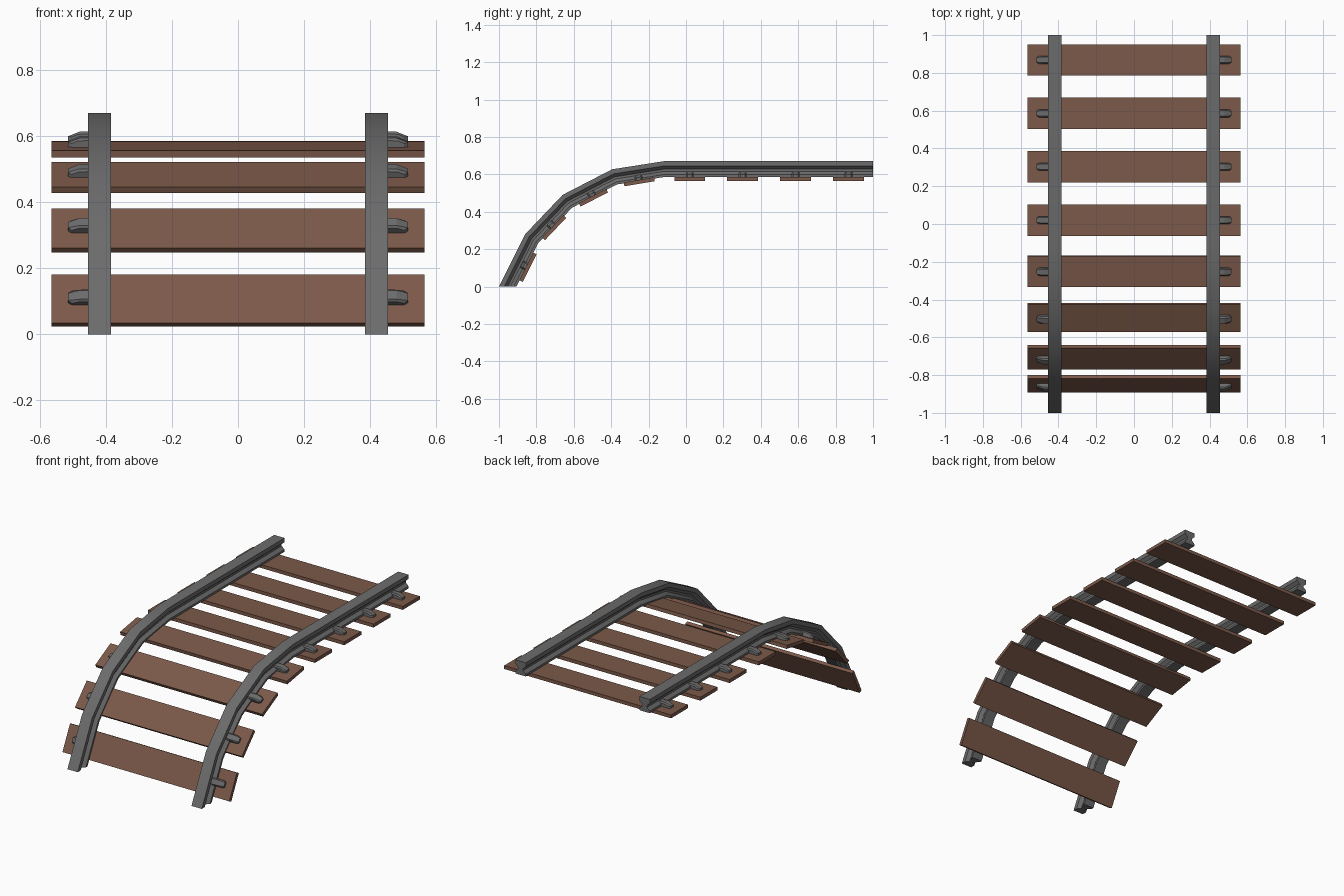
import bpy, bmesh, math
from mathutils import Vector, Matrix

if "Cube" in bpy.data.objects:
    bpy.data.objects.remove(bpy.data.objects["Cube"])


def material(name, rgb):
    m = bpy.data.materials.new(name)
    m.diffuse_color = (*rgb, 1)
    m.use_nodes = True
    m.node_tree.nodes["Principled BSDF"].inputs["Base Color"].default_value = m.diffuse_color
    return m


STEEL = material("dark_steel", (0.15, 0.15, 0.15))
WOOD = material("brown_wood", (0.2, 0.1, 0.067))


def finish(bm, name, mat, smooth=False):
    bmesh.ops.recalc_face_normals(bm, faces=bm.faces[:])
    me = bpy.data.meshes.new(name)
    bm.to_mesh(me)
    bm.free()
    if smooth:
        me.shade_smooth()
        me.set_sharp_from_angle(angle=math.radians(28))
    me.materials.append(mat)
    ob = bpy.data.objects.new(name, me)
    bpy.context.collection.objects.link(ob)
    return ob


# Rail path in the side plane (y, z): running surface, and mitred underside
HEIGHT = 0.084
TOP = [Vector(p) for p in [(-1, 0), (-0.86, 0.28), (-0.66, 0.49),
                           (-0.395, 0.627), (-0.12, 0.67), (1, 0.67)]]
BOTTOM = [Vector((-1 + HEIGHT / math.sin(math.atan2(0.28, 0.14)), 0))]
for a, b, c in zip(TOP, TOP[1:], TOP[2:]):
    d1, d2 = (b - a).normalized(), (c - b).normalized()
    d = (d1 + d2).normalized()
    BOTTOM.append(b + Vector((d.y, -d.x)) * HEIGHT / d.dot(d1))
BOTTOM.append(Vector((1, 0.67 - HEIGHT)))

# Rail section: (half width, fraction of height), head, waist and foot
HALF = [(0.035, 0), (0.035, 0.16), (0.016, 0.36), (0.016, 0.5),
        (0.035, 0.7), (0.035, 1)]
SECTION = HALF + [(-x, v) for x, v in reversed(HALF)]


def rail(name, cx):
    bm = bmesh.new()
    rings = []
    for t, b in zip(TOP, BOTTOM):
        ring = []
        for x, v in SECTION:
            p = b.lerp(t, v)
            ring.append(bm.verts.new((cx + x, p.x, p.y)))
        rings.append(ring)
    n = len(SECTION)
    for r, s in zip(rings, rings[1:]):
        for i in range(n):
            j = (i + 1) % n
            bm.faces.new((r[i], r[j], s[j], s[i]))
    bm.faces.new(rings[0])
    bm.faces.new(rings[-1])
    finish(bm, name, STEEL, smooth=True)


rail("left_rail", -0.42)
rail("right_rail", 0.42)


# Wooden sleeper plank
def sleeper(name, place):
    bm = bmesh.new()
    bmesh.ops.create_cube(bm, size=1, matrix=Matrix.Diagonal((1.13, 0.165, 0.021, 1)))
    finish(bm, name, WOOD).matrix_world = place


# Rail clip: faceted block with a sloping, chamfered outer end
def clip(name, side, place):
    bm = bmesh.new()
    outline = [(0.425, 0.021, 0.005), (0.503, 0.021, 0.005), (0.515, 0.013, 0.005),
               (0.425, 0.021, 0.032), (0.425, 0.015, 0.038), (0.480, 0.015, 0.038),
               (0.485, 0.021, 0.030), (0.503, 0.021, 0.022), (0.515, 0.012, 0.024)]
    for x, y, z in outline:
        for s in (1, -1):
            bm.verts.new((side * x, s * y, z))
    bmesh.ops.convex_hull(bm, input=bm.verts[:])
    finish(bm, name, STEEL).matrix_world = place


# Sleepers along the track: (y, z, slope in degrees)
SPOTS = [(-0.845, 0.103, 63.4), (-0.705, 0.315, 46.4), (-0.495, 0.475, 27.4),
         (-0.25, 0.56, 9.5)] + [(0.02 + 0.283 * i, 0.576, 0) for i in range(4)]
for i, (y, z, deg) in enumerate(SPOTS, 1):
    place = Matrix.Translation((0, y, z)) @ Matrix.Rotation(math.radians(deg), 4, 'X')
    sleeper(f"sleeper_{i}", place)
    clip(f"left_clip_{i}", -1, place)
    clip(f"right_clip_{i}", 1, place)
